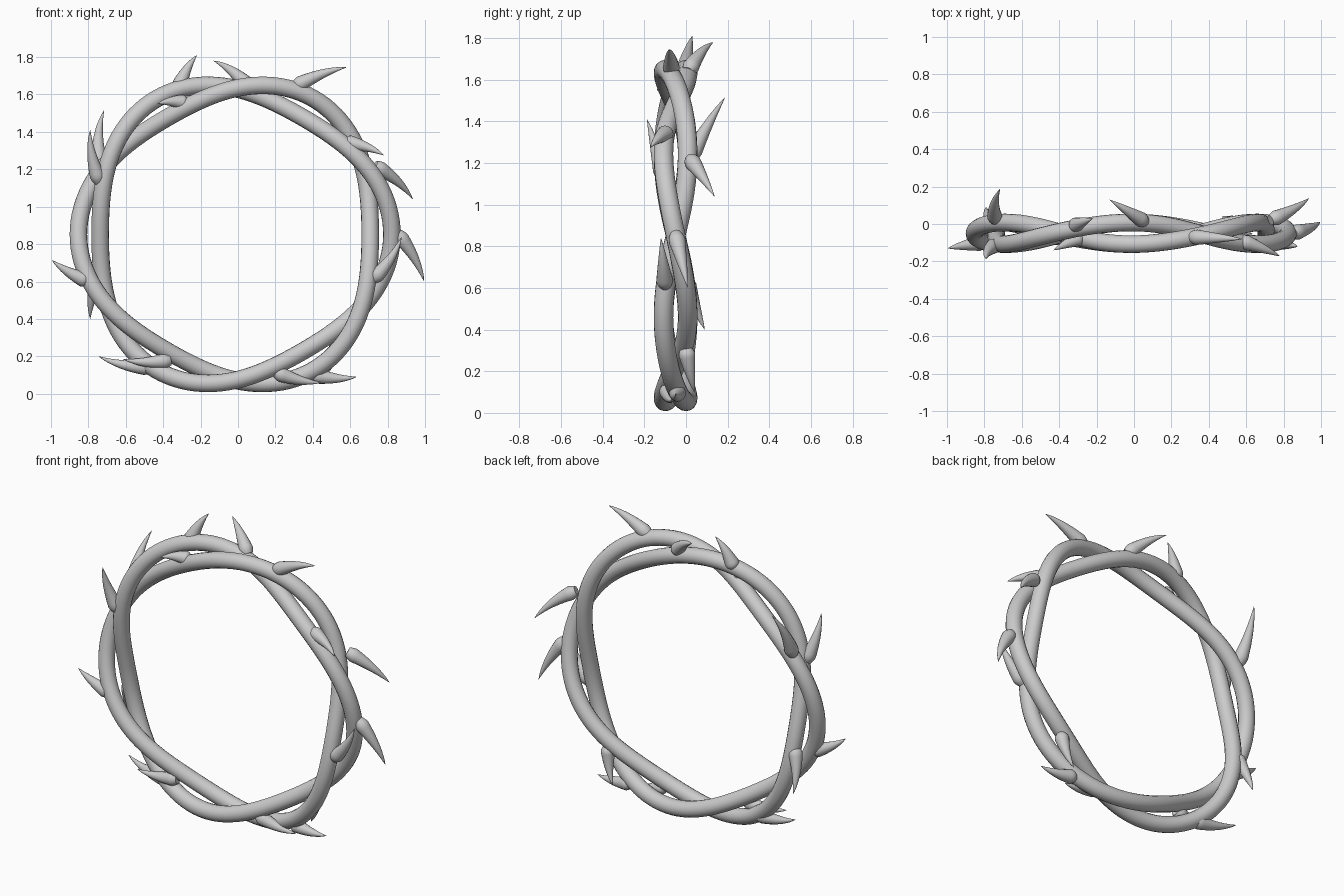
import bpy
from math import sin, cos, pi
from mathutils import Vector

if "Cube" in bpy.data.objects:
    bpy.data.objects.remove(bpy.data.objects["Cube"], do_unlink=True)

grey = bpy.data.materials.new("plain_grey")
grey.use_nodes = True
GREY = (0.6, 0.6, 0.6, 1)
grey.diffuse_color = GREY
grey.node_tree.nodes["Principled BSDF"].inputs["Base Color"].default_value = GREY

CENTRE = Vector((-0.015, -0.05, 0.852))
RING, TWIST, THICK = 0.78, 0.058, 0.047


def tube(name, points, radii, closed=False):
    """Sweep a round section along the points and keep it as a smooth mesh."""
    curve = bpy.data.curves.new(name, "CURVE")
    curve.dimensions = "3D"
    curve.bevel_depth = 1.0
    curve.bevel_resolution = 6
    curve.use_fill_caps = not closed
    spline = curve.splines.new("POLY")
    spline.points.add(len(points) - 1)
    for knot, p, r in zip(spline.points, points, radii):
        knot.co = (*p, 1)
        knot.radius = r
    spline.use_cyclic_u = closed
    temp = bpy.data.objects.new(name + "_path", curve)
    bpy.context.collection.objects.link(temp)
    bpy.context.view_layer.update()
    graph = bpy.context.evaluated_depsgraph_get()
    mesh = bpy.data.meshes.new_from_object(temp.evaluated_get(graph))
    bpy.data.objects.remove(temp, do_unlink=True)
    mesh.name = name
    mesh.materials.clear()
    mesh.materials.append(grey)
    mesh.shade_smooth()
    obj = bpy.data.objects.new(name, mesh)
    bpy.context.collection.objects.link(obj)
    return obj


# Two strands wound around each other, three turns per lap
def strand(name, side, steps=144):
    points = []
    for i in range(steps):
        a = 2 * pi * i / steps
        r = RING + side * TWIST * cos(3 * a)
        points.append(CENTRE + Vector((r * cos(a), -side * TWIST * sin(3 * a), r * sin(a))))
    tube(name, points, [THICK] * steps, closed=True)


strand("strand_a", 1)
strand("strand_b", -1)


# Curved thorn: leaves the strand outward, then bends toward its tip
def thorn(name, base, tip, steps=14):
    base, tip = Vector(base), Vector(tip)
    middle = (base + tip) / 2
    outward = middle - CENTRE
    outward.y = 0
    bend = middle + outward.normalized() * 0.13 * (tip - base).length
    points, radii = [], []
    for i in range(steps + 1):
        t = (i / steps) ** 1.4
        points.append(base * (1 - t) ** 2 + bend * 2 * t * (1 - t) + tip * t * t)
        swell = min(1, 0.6 + 4 * t)
        radii.append(0.045 * swell * (1 - t) ** 0.9 + 0.0005)
    tube(name, points, radii)


thorns = [
    ((-0.32, -0.01, 1.63), (-0.22, 0.03, 1.81)),
    ((0.06, 0.01, 1.64), (-0.13, 0.13, 1.78)),
    ((0.30, -0.07, 1.64), (0.58, -0.08, 1.745)),
    ((-0.28, -0.07, 1.555), (-0.43, -0.14, 1.55)),
    ((-0.74, -0.11, 1.13), (-0.79, -0.187, 1.41)),
    ((-0.74, 0.02, 1.22), (-0.716, 0.187, 1.515)),
    ((-0.80, -0.10, 0.60), (-0.995, -0.13, 0.715)),
    ((-0.74, 0.00, 0.64), (-0.79, 0.09, 0.40)),
    ((-0.46, -0.04, 0.14), (-0.745, 0.00, 0.20)),
    ((-0.36, -0.07, 0.18), (-0.615, -0.10, 0.185)),
    ((0.20, -0.09, 0.115), (0.445, -0.07, 0.06)),
    ((0.40, -0.04, 0.10), (0.635, -0.05, 0.09)),
    ((0.85, -0.05, 0.86), (0.995, 0.01, 0.60)),
    ((0.72, -0.10, 0.61), (0.875, -0.12, 0.84)),
    ((0.73, 0.02, 1.22), (0.935, 0.137, 1.04)),
    ((0.57, -0.09, 1.345), (0.78, -0.172, 1.275)),
    ((0.53, 0.00, 0.31), (0.47, 0.04, 0.10)),
]
for number, (base, tip) in enumerate(thorns, 1):
    thorn(f"thorn_{number}", base, tip)
